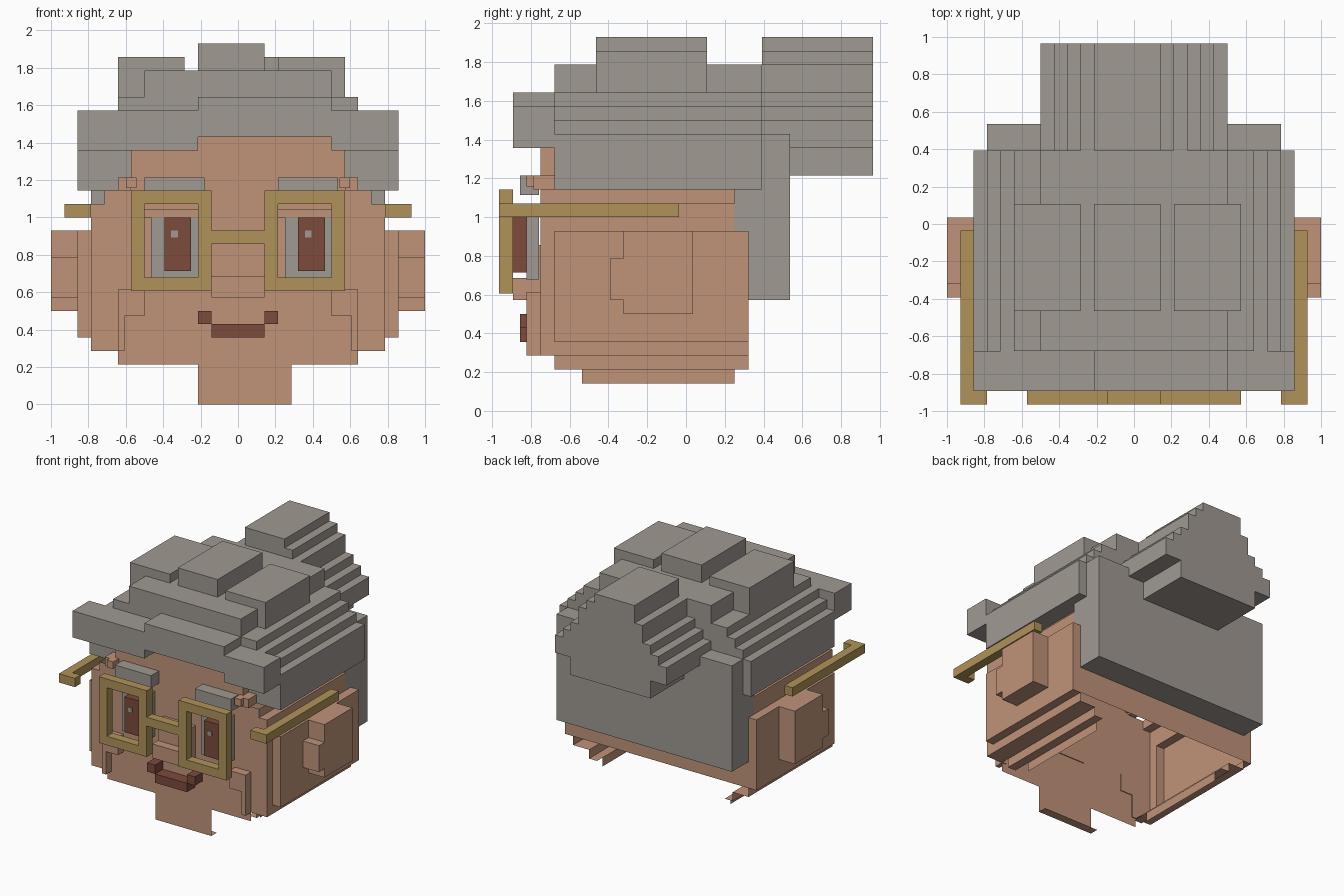
import bpy
import bmesh

# Remove the default cube
cube = bpy.data.objects.get("Cube")
if cube:
    bpy.data.objects.remove(cube, do_unlink=True)

# Block grid: one cell is a fourteenth of a unit
CELL = 1 / 14
DEPTH_OFFSET = 13.5
ALL = "left right front back top under"


def material(name, color):
    mat = bpy.data.materials.new(name)
    mat.use_nodes = True
    mat.diffuse_color = (*color, 1)
    mat.node_tree.nodes["Principled BSDF"].inputs["Base Color"].default_value = (*color, 1)
    return mat


grey = material("warm grey", (.35, .32, .285))
skin = material("skin tan", (.53, .293, .195))
gold = material("dull gold", (.435, .29, .1))
brown = material("red brown", (.2, .07, .045))


def add_block(bm, xs, ys, zs, sides=ALL):
    """Add a block spanning the ranges, with only the named sides."""
    def face(*corners):
        bm.faces.new([bm.verts.new((x * CELL, (y - DEPTH_OFFSET) * CELL, z * CELL))
                      for x, y, z in corners])
    (a, b), (c, d), (e, f) = xs, ys, zs
    if "left" in sides:
        face((b, c, e), (b, d, e), (b, d, f), (b, c, f))
    if "right" in sides:
        face((a, d, e), (a, c, e), (a, c, f), (a, d, f))
    if "front" in sides:
        face((a, c, e), (b, c, e), (b, c, f), (a, c, f))
    if "back" in sides:
        face((b, d, e), (a, d, e), (a, d, f), (b, d, f))
    if "top" in sides:
        face((a, c, f), (b, c, f), (b, d, f), (a, d, f))
    if "under" in sides:
        face((a, d, e), (b, d, e), (b, c, e), (a, c, e))


def flip(sides):
    return sides.replace("left", "tmp").replace("right", "left").replace("tmp", "right")


def part(name, mat, blocks, mirror=False):
    """Build one object from blocks, optionally repeated on the other side."""
    bm = bmesh.new()
    for xs, ys, zs, *rest in blocks:
        sides = rest[0] if rest else ALL
        add_block(bm, xs, ys, zs, sides)
        if mirror:
            add_block(bm, (-xs[1], -xs[0]), ys, zs, flip(sides))
    mesh = bpy.data.meshes.new(name)
    bm.to_mesh(mesh)
    bm.free()
    mesh.materials.append(mat)
    obj = bpy.data.objects.new(name, mesh)
    bpy.context.collection.objects.link(obj)
    return obj


def mid(half):
    return (-half, half)


# Hollow head, open underneath
part("head_back", skin, [
    (mid(12), (4, 18), (5, 13), "left right back"),
    (mid(11), (3, 17), (13, 15), "left right back"),
    (mid(10), (3, 17), (15, 16), "left right back"),
])
part("head_steps", skin, [
    ((11, 12), (4, 18), (5, 13), "front top under"),
    ((10, 11), (3, 17), (13, 15), "top"),
    ((9, 11), (3, 18), (4, 5), "left under"),
    ((11, 11), (3, 4), (5, 13), "left"),
    ((8, 9), (4, 18), (3, 4), "left under"),
    ((7, 8), (6, 17), (2, 3), "left"),
], mirror=True)

# Face sheet with its chin tab
part("face", skin, [
    (mid(11), (3, 4), (4, 15), "front"),
    (mid(10), (3, 4), (15, 16), "front"),
    (mid(9), (3, 4), (3, 4), "front"),
    (mid(8), (3, 4), (16, 20), "front left right"),
])
part("chin", skin, [((-3, 4), (3, 4), (0, 3), "front under")])

# Ears, cheeks, temples and nose
part("ears", skin, [
    ((12, 14), (9, 14), (7, 13)),
    ((12, 14), (8, 9), (8, 11)),
], mirror=True)
part("cheeks", skin, [
    ((7, 9), (2, 3.1), (6.6, 8.6)),
    ((8.5, 9), (2, 3.1), (4, 6.6)),
], mirror=True)
part("temples", skin, [
    ((8, 9), (2.5, 4), (16, 17)),
    ((7.6, 8.4), (2, 3.1), (16.2, 17)),
], mirror=True)
part("nose", skin, [
    (mid(2), (1, 3.1), (8, 9.6)),
    (mid(2), (2, 3.1), (9.6, 12)),
])

# Eyes, lids and brows, placed from each eye's outer edge
for side, start in (("right", -6.5), ("left", 3.5)):
    part(side + "_eye", grey, [((start, start + 3.5), (2, 2.9), (9.5, 14))])
    iris = start + 1
    part(side + "_iris", brown, [((iris, iris + 2), (1, 2), (10, 14))])
    part(side + "_glint", grey, [((iris + .5, iris + 1), (.9, 1), (12.5, 13))])
    part(side + "_lid", skin, [((start - .5, start + 3.5), (2, 2.9), (14, 14.6))])
    part(side + "_brow", grey, [((start - .5, start + 4), (1.5, 2.9), (15.6, 17))])

# Mouth with raised corners
part("mouth", brown, [(mid(2), (1.5, 2.9), (5, 6))])
part("mouth_corners", brown, [((2, 3), (1.5, 2.9), (6, 7))], mirror=True)

# Glasses
part("glasses_frames", gold, [
    ((2, 3), (0, 1), (8.5, 16)),
    ((7, 8), (0, 1), (8.5, 16)),
    ((3, 7), (0, 1), (8.5, 9.5)),
    ((3, 7), (0, 1), (15, 16)),
], mirror=True)
part("glasses_bridge", gold, [(mid(2), (0, 1), (12, 13))])
part("glasses_arms", gold, [
    ((12, 13), (0, 13), (14, 15)),
    ((11, 12), (0, 1), (14, 15)),
], mirror=True)

# Stepped cap of hair
part("hair_sides", grey, [((8, 12), (4, 19), (16, 20))], mirror=True)
cap_steps = [(12, 20), (11, 21), (10, 22), (9, 23), (7, 25)]
base = 19
blocks = []
for half, top in cap_steps:
    blocks.append((mid(half), (4, 19), (base, top)))
    base = top
part("hair_cap", grey, blocks)

# Fringe in three pieces
part("fringe", grey, [
    ((-12, -3), (1, 4), (19, 22)),
    ((-3, 7), (1, 4), (20, 23)),
    ((7, 12), (1, 4), (19, 22)),
])

# Tufts on the crown
part("tufts", grey, [
    ((-9, -4), (7, 15), (23, 26)),
    ((-3, 2), (7, 15), (25, 27)),
    ((3, 8), (7, 15), (23, 26)),
])

# Hair falling down the back
part("back_hair", grey, [
    (mid(11), (17, 21), (13, 20)),
    (mid(11), (18, 21), (8, 13)),
])

# Stepped bun
bun_steps = [(-5, 5, 19), (-7, 7, 21), (-6, 6, 22), (-5, 5, 23),
             (-4, 4, 25), (-3, 3, 26), (-3, 2, 27)]
base = 17
blocks = []
for low, high, top in bun_steps:
    blocks.append(((low, high), (19, 27), (base, top)))
    base = top
part("bun", grey, blocks)
